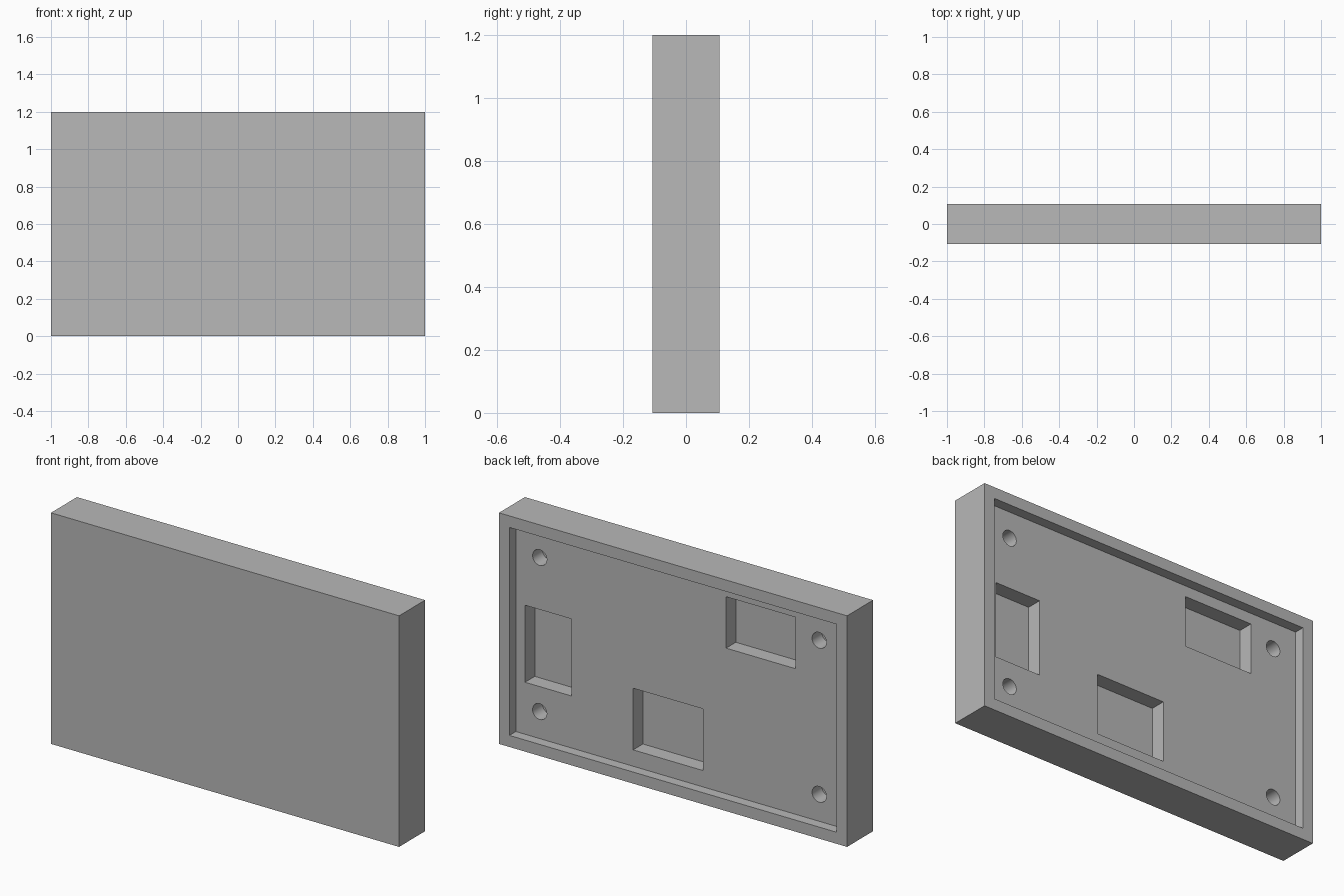
import bpy

if "Cube" in bpy.data.objects:
    bpy.data.objects.remove(bpy.data.objects["Cube"])

W, D, H = 2.0, 0.2133, 1.2          # overall panel size
BACK = D / 2
RECESS, POCKET = 0.053, 0.08        # depths of the back recess and of the cuts in its floor

grey = bpy.data.materials.new("plain grey")
grey.diffuse_color = (0.48, 0.48, 0.48, 1)
grey.use_nodes = True
grey.node_tree.nodes["Principled BSDF"].inputs["Base Color"].default_value = grey.diffuse_color


def box(name, x0, x1, y0, y1, z0, z1):
    bpy.ops.mesh.primitive_cube_add(
        size=1, location=((x0 + x1) / 2, (y0 + y1) / 2, (z0 + z1) / 2))
    ob = bpy.context.object
    ob.name = name
    ob.scale = (x1 - x0, y1 - y0, z1 - z0)
    bpy.ops.object.transform_apply(location=False, rotation=False, scale=True)
    return ob


def cut(target, cutter):
    """Subtract a cutter from the target, then discard the cutter."""
    cutter.hide_render = True
    mod = target.modifiers.new("cut", 'BOOLEAN')
    mod.operation = 'DIFFERENCE'
    mod.solver = 'EXACT'
    mod.object = cutter
    bpy.context.view_layer.objects.active = target
    bpy.ops.object.modifier_apply(modifier=mod.name)
    bpy.data.objects.remove(cutter)


# Solid slab
panel = box("panel", -W / 2, W / 2, -BACK, BACK, 0, H)
panel.data.materials.append(grey)

# Shallow recess leaving a thin rim around the back
rim = 0.06
floor_y = BACK - RECESS
cut(panel, box("recess_cutter", -W / 2 + rim, W / 2 - rim,
               floor_y, BACK + 0.1, rim, H - rim))

# Rectangular pockets in the recess floor: x0, x1, z0, z1
for x0, x1, z0, z1 in [(0.62, 0.887, 0.33, 0.73),
                       (-0.134, 0.266, 0.145, 0.465),
                       (-0.668, -0.268, 0.816, 1.083)]:
    cut(panel, box("pocket_cutter", x0, x1, floor_y - POCKET, BACK + 0.05, z0, z1))

# Blind round holes near the corners
for x in (-0.803, 0.803):
    for z in (0.2, 1.0):
        y0, y1 = floor_y - POCKET, BACK + 0.05
        bpy.ops.mesh.primitive_cylinder_add(
            vertices=32, radius=0.041, depth=y1 - y0,
            location=(x, (y0 + y1) / 2, z), rotation=(1.5707963, 0, 0))
        cut(panel, bpy.context.object)

# Keep flat faces crisp and the hole walls smooth
bpy.ops.object.select_all(action='DESELECT')
panel.select_set(True)
bpy.context.view_layer.objects.active = panel
bpy.ops.object.shade_smooth_by_angle(angle=0.5236)
